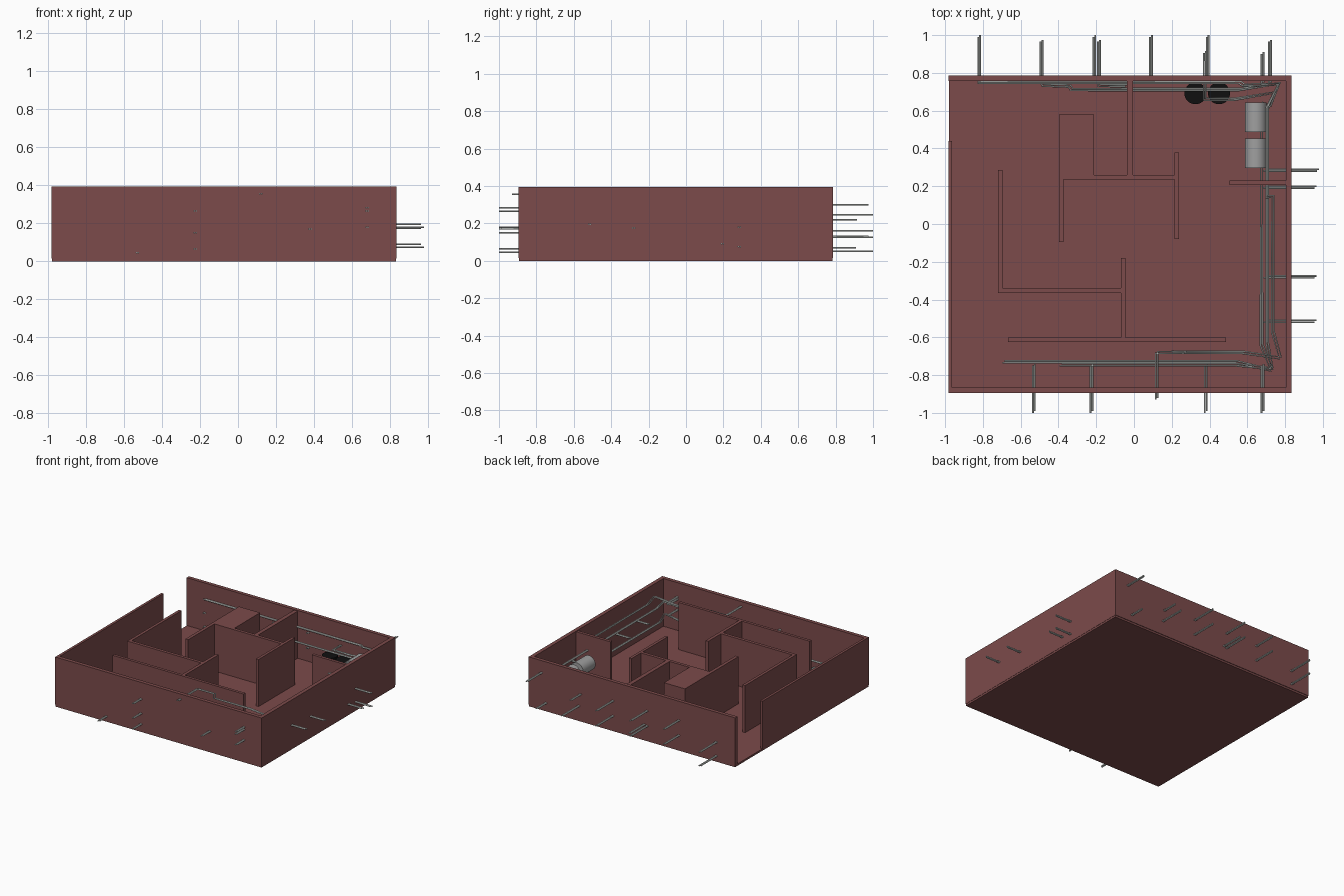
import bpy
import math

cube = bpy.data.objects.get("Cube")
if cube:
    bpy.data.objects.remove(cube, do_unlink=True)


def material(name, colour):
    mat = bpy.data.materials.new(name)
    mat.use_nodes = True
    mat.diffuse_color = (*colour, 1)
    mat.node_tree.nodes["Principled BSDF"].inputs["Base Color"].default_value = (*colour, 1)
    return mat


brick = material("brick brown", (0.2, 0.07, 0.07))
steel = material("pale steel", (0.62, 0.65, 0.62))
grey = material("tank grey", (0.35, 0.35, 0.35))
black = material("black", (0.005, 0.005, 0.005))

FLOOR, TOP = 0.015, 0.395


def box(name, x0, x1, y0, y1, z0=FLOOR, z1=TOP, mat=brick):
    bpy.ops.mesh.primitive_cube_add(
        size=1, location=((x0 + x1) / 2, (y0 + y1) / 2, (z0 + z1) / 2))
    obj = bpy.context.object
    obj.name = name
    obj.scale = (x1 - x0, y1 - y0, z1 - z0)
    obj.data.materials.append(mat)


def cylinder(name, location, radius, depth, mat, rotation=(0, 0, 0)):
    bpy.ops.mesh.primitive_cylinder_add(
        vertices=32, radius=radius, depth=depth, location=location, rotation=rotation)
    obj = bpy.context.object
    obj.name = name
    obj.data.materials.append(mat)
    bpy.ops.object.shade_smooth_by_angle(angle=math.radians(40))


def pipe_pair(name, points):
    # Two thin tubes side by side along the same path
    curve = bpy.data.curves.new(name, "CURVE")
    curve.dimensions = "3D"
    curve.bevel_depth = 0.0048
    curve.bevel_resolution = 1
    curve.use_fill_caps = True
    for shift in (-0.005, 0.005):
        spline = curve.splines.new("POLY")
        spline.points.add(len(points) - 1)
        for p, (x, y, z) in zip(spline.points, points):
            p.co = (x + shift, y + shift, z, 1)
    temp = bpy.data.objects.new(name + "_path", curve)
    bpy.context.collection.objects.link(temp)
    bpy.context.view_layer.update()
    graph = bpy.context.evaluated_depsgraph_get()
    mesh = bpy.data.meshes.new_from_object(temp.evaluated_get(graph))
    bpy.data.objects.remove(temp, do_unlink=True)
    mesh.materials.clear()
    mesh.materials.append(steel)
    bpy.context.collection.objects.link(bpy.data.objects.new(name, mesh))


# Floor and outer walls, with an opening at the back of one side
box("floor", -0.98, 0.833, -0.893, 0.783, 0, FLOOR)
box("front_wall", -0.983, 0.835, -0.895, -0.865)
box("back_wall", -0.983, 0.835, 0.758, 0.787)
box("east_wall", 0.805, 0.835, -0.865, 0.758)
box("west_wall", -0.983, -0.963, -0.865, 0.44)

# Inner partitions
INNER = 0.39
partitions = {
    "hall_wall": (-0.72, -0.697, -0.365, 0.285),
    "hall_cross_wall": (-0.697, -0.07, -0.365, -0.34),
    "front_room_divider": (-0.07, -0.045, -0.602, -0.18),
    "front_room_wall": (-0.667, 0.487, -0.625, -0.602),
    "solid_block": (-0.397, -0.212, 0.235, 0.58),
    "block_wing": (-0.397, -0.372, -0.095, 0.235),
    "middle_wall": (-0.212, 0.215, 0.235, 0.26),
    "middle_end_wall": (0.215, 0.237, -0.08, 0.378),
    "back_room_divider": (-0.037, -0.005, 0.26, 0.758),
    "plant_room_wall": (0.505, 0.805, 0.207, 0.231),
}
for name, extent in partitions.items():
    box(name, *extent, z1=INNER)

# Tanks in the plant room
for i, x in enumerate((0.325, 0.45)):
    cylinder(f"black_tank_{i}", (x, 0.692, 0.085), 0.058, 0.14, black)
for i, y in enumerate((0.565, 0.375)):
    cylinder(f"grey_tank_{i}", (0.645, y, 0.213), 0.057, 0.155, grey,
             (math.pi / 2, 0, 0))

# Main pipe runs around the walls
pipe_pair("high_run", [
    (0.12, -0.925, 0.355), (0.12, -0.68, 0.355), (0.27, -0.68, 0.355),
    (0.27, -0.68, 0.32), (0.58, -0.68, 0.32), (0.775, -0.71, 0.32),
    (0.735, -0.57, 0.32), (0.735, 0.145, 0.32), (0.7, 0.145, 0.32)])
pipe_pair("outer_run", [
    (-0.69, -0.73, 0.17), (0.54, -0.73, 0.17), (0.73, -0.775, 0.17),
    (0.675, -0.64, 0.17), (0.675, 0.64, 0.17), (0.72, 0.62, 0.17),
    (0.77, 0.745, 0.17), (0.56, 0.712, 0.17), (-0.33, 0.712, 0.17),
    (-0.34, 0.73, 0.17), (-0.48, 0.735, 0.17), (-0.49, 0.755, 0.17)])
pipe_pair("inner_run", [
    (-0.39, -0.745, 0.27), (0.54, -0.745, 0.27), (0.73, -0.765, 0.27),
    (0.705, -0.63, 0.27), (0.705, 0.62, 0.27), (0.765, 0.74, 0.27),
    (0.58, 0.735, 0.27), (0.56, 0.75, 0.27), (-0.82, 0.75, 0.27)])
pipe_pair("tank_run", [
    (0.375, 0.91, 0.22), (0.375, 0.66, 0.22), (0.53, 0.66, 0.22),
    (0.74, 0.695, 0.22), (0.71, 0.62, 0.22)])
pipe_pair("back_branch", [
    (-0.185, 0.75, 0.245), (-0.185, 0.733, 0.245), (-0.04, 0.733, 0.245)])

# Branches through the back wall: x, outer end, heights
for x, end, heights in ((-0.82, 1.0, (0.16, 0.05)), (-0.49, 0.975, (0.245, 0.125)),
                        (-0.21, 1.0, (0.245, 0.125)), (-0.185, 0.975, (0.13,)),
                        (0.09, 1.0, (0.245, 0.125)), (0.39, 1.0, (0.125,)),
                        (0.68, 0.91, (0.07,)), (0.72, 0.975, (0.3,))):
    for z in heights:
        pipe_pair("back_branch_pipe", [(x, end - 0.005, z), (x, 0.745, z)])

# Branches through the front wall
for x, heights in ((-0.53, (0.045,)), (-0.225, (0.265, 0.15, 0.065)),
                   (0.38, (0.17,)), (0.68, (0.283, 0.265, 0.18))):
    for z in heights:
        pipe_pair("front_branch_pipe", [(x, -0.995, z), (x, -0.745, z)])

# Branches through the east wall
for y, end, heights in ((0.285, 0.98, (0.18, 0.075)), (0.195, 0.965, (0.09,)),
                        (-0.28, 0.965, (0.175,)), (-0.515, 0.965, (0.195,))):
    for z in heights:
        pipe_pair("east_branch_pipe", [(0.69, y, z), (end - 0.005, y, z)])
